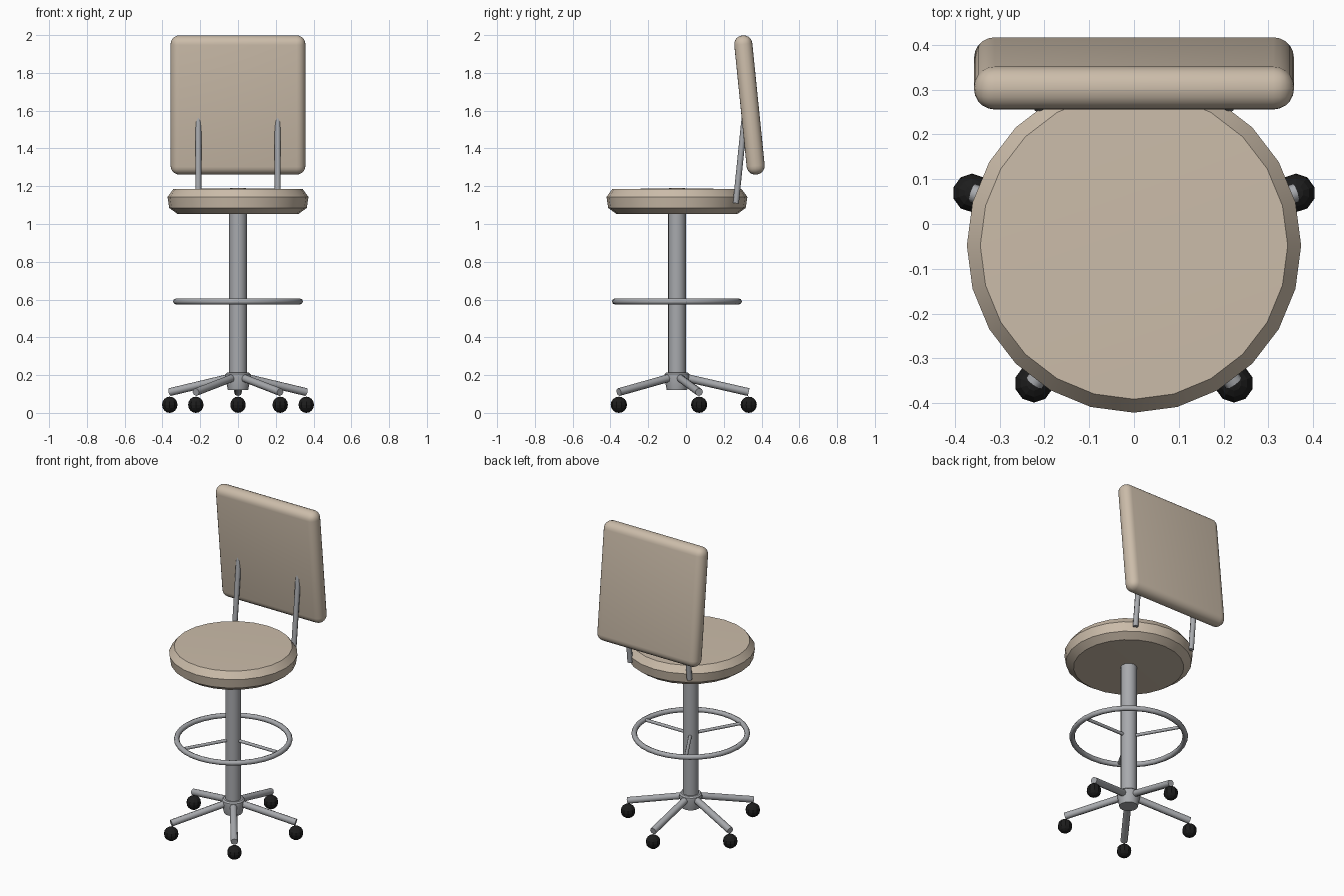
import bpy
import bmesh
from math import radians, cos, sin, pi
from mathutils import Vector

if "Cube" in bpy.data.objects:
    bpy.data.objects.remove(bpy.data.objects["Cube"])

AXIS_Y = -0.048  # seat, column and base share this axis


def material(name, rgb):
    m = bpy.data.materials.new(name)
    m.use_nodes = True
    m.diffuse_color = (*rgb, 1)
    m.node_tree.nodes["Principled BSDF"].inputs["Base Color"].default_value = (*rgb, 1)
    return m


FABRIC = material("beige upholstery", (0.60, 0.505, 0.40))
STEEL = material("grey steel", (0.39, 0.40, 0.42))
RUBBER = material("black rubber", (0.012, 0.012, 0.012))


def make(name, bm, mat, smooth=35):
    bmesh.ops.recalc_face_normals(bm, faces=bm.faces)
    mesh = bpy.data.meshes.new(name)
    bm.to_mesh(mesh)
    bm.free()
    mesh.materials.append(mat)
    obj = bpy.data.objects.new(name, mesh)
    bpy.context.collection.objects.link(obj)
    if smooth:
        bpy.ops.object.select_all(action="DESELECT")
        obj.select_set(True)
        bpy.context.view_layer.objects.active = obj
        bpy.ops.object.shade_smooth_by_angle(angle=radians(smooth))
    return obj


def lathe(name, profile, sides, mat, closed=False, smooth=35):
    """Spin a (radius, height) profile around the chair axis."""
    bm = bmesh.new()
    pts = profile + profile[:1] if closed else profile
    verts = [bm.verts.new((0, -r, z)) for r, z in pts]
    edges = [bm.edges.new(pair) for pair in zip(verts, verts[1:])]
    bmesh.ops.spin(bm, geom=verts + edges, cent=(0, 0, 0), axis=(0, 0, 1),
                   angle=2 * pi, steps=sides, use_duplicate=False)
    bmesh.ops.remove_doubles(bm, verts=bm.verts, dist=0.0005)
    obj = make(name, bm, mat, smooth)
    obj.location.y = AXIS_Y
    return obj


def rod(name, start, end, radius, mat=STEEL, sides=8):
    start, end = Vector(start), Vector(end)
    bm = bmesh.new()
    bmesh.ops.create_cone(bm, cap_ends=True, segments=sides, radius1=radius,
                          radius2=radius, depth=(end - start).length)
    obj = make(name, bm, mat, 50)
    obj.location = (start + end) / 2
    obj.rotation_euler = (end - start).to_track_quat("Z", "Y").to_euler()
    return obj


def around(angle, r, z):
    return (r * cos(angle), AXIS_Y + r * sin(angle), z)


# Round cushion
lathe("seat", [(0, 1.052), (0.32, 1.053), (0.364, 1.085), (0.373, 1.143),
               (0.343, 1.184), (0, 1.19)], 24, FABRIC)

# Column and hub
rod("column", (0, AXIS_Y, 0.15), (0, AXIS_Y, 1.1), 0.047, sides=16)
lathe("hub", [(0, 0.122), (0.054, 0.122), (0.068, 0.19), (0.066, 0.205),
              (0.058, 0.213), (0, 0.213)], 16, STEEL)

# Foot ring with three spokes
lathe("foot_ring", [(0.328 + 0.016 * cos(a * pi / 4), 0.59 + 0.016 * sin(a * pi / 4))
                    for a in range(8)], 32, STEEL, closed=True, smooth=50)
for i in range(3):
    a = radians(120 * i)
    rod(f"ring_spoke_{i + 1}", around(a, 0.02, 0.59), around(a, 0.328, 0.59), 0.01)

# Five legs with ball casters
for i in range(5):
    a = radians(90 + 72 * i)
    rod(f"leg_{i + 1}", around(a, 0.02, 0.192), around(a, 0.38, 0.11), 0.021)
    bm = bmesh.new()
    bmesh.ops.create_uvsphere(bm, u_segments=10, v_segments=8, radius=0.043)
    make(f"caster_{i + 1}", bm, RUBBER, 0).location = around(a, 0.38, 0.043)

# Backrest pad, tipped slightly forward
bm = bmesh.new()
bmesh.ops.create_cube(bm, size=1)
bmesh.ops.scale(bm, vec=(0.714, 0.096, 0.74), verts=bm.verts)
bmesh.ops.bevel(bm, geom=bm.edges[:], offset=0.046, offset_type="OFFSET",
                segments=5, profile=0.5, affect="EDGES")
back = make("backrest", bm, FABRIC)
back.location = (0, 0.336, 1.63)
back.rotation_euler.x = radians(5.8)

# Backrest struts
for side, x in (("left", 0.21), ("right", -0.21)):
    rod(f"{side}_strut", (x, 0.264, 1.11), (x, 0.31, 1.56), 0.016)
